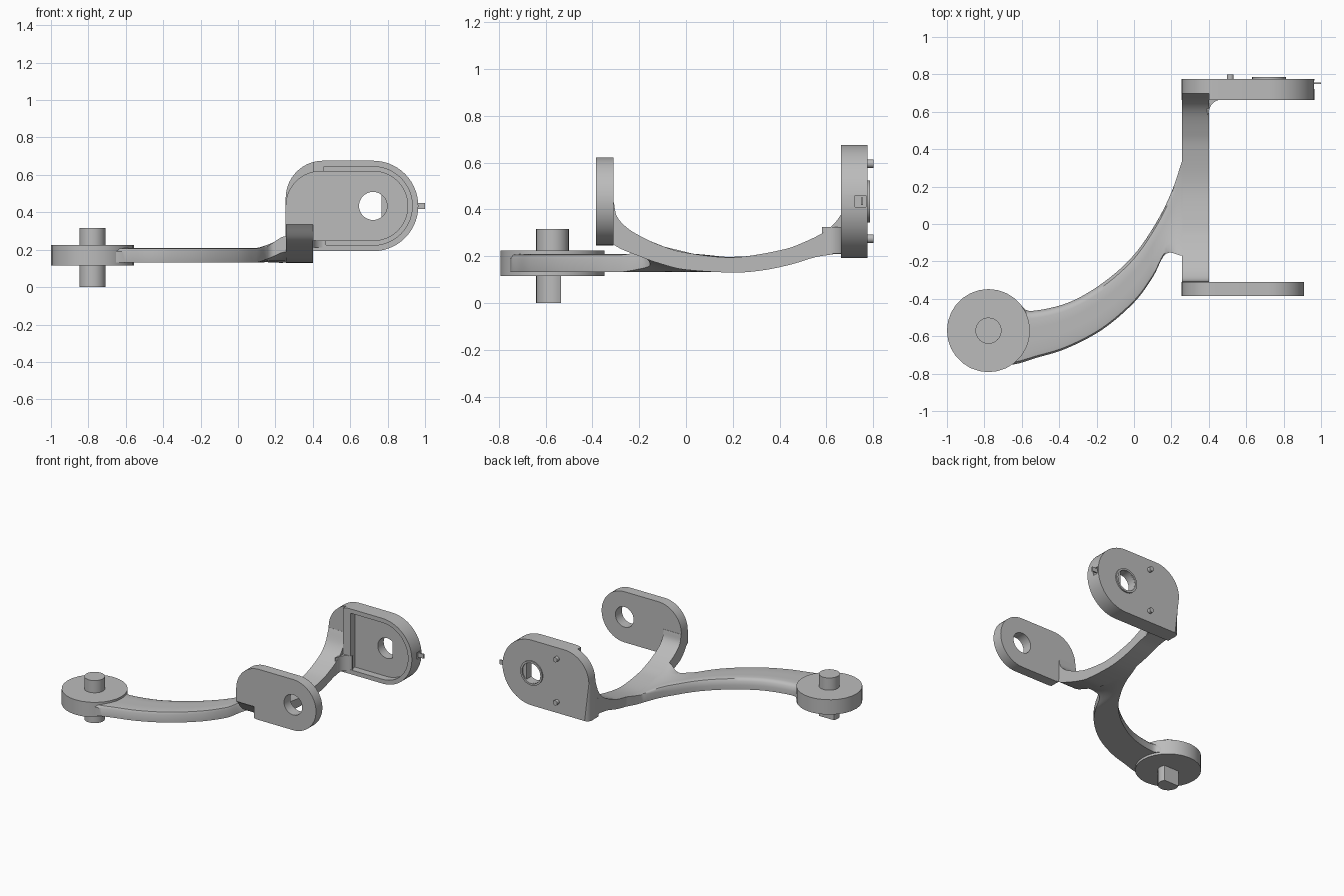
import bpy, bmesh, math
from mathutils import Vector

if "Cube" in bpy.data.objects:
    bpy.data.objects.remove(bpy.data.objects["Cube"])

grey = bpy.data.materials.new("plain grey")
grey.use_nodes = True
colour = (0.5, 0.5, 0.5, 1)
grey.diffuse_color = colour
grey.node_tree.nodes["Principled BSDF"].inputs["Base Color"].default_value = colour


def finish(name, bm, smooth=True):
    bmesh.ops.recalc_face_normals(bm, faces=bm.faces[:])
    mesh = bpy.data.meshes.new(name)
    bm.to_mesh(mesh)
    bm.free()
    mesh.materials.append(grey)
    ob = bpy.data.objects.new(name, mesh)
    bpy.context.collection.objects.link(ob)
    if smooth:
        shade(ob)
    return ob


def select(ob):
    bpy.ops.object.select_all(action='DESELECT')
    ob.select_set(True)
    bpy.context.view_layer.objects.active = ob


def shade(ob):
    select(ob)
    bpy.ops.object.shade_smooth_by_angle(angle=math.radians(35))


def spline(pts, n=6):
    """Smooth curve through 2D points."""
    p = [Vector(q) for q in pts]
    p = [2 * p[0] - p[1]] + p + [2 * p[-1] - p[-2]]
    out = []
    for a, b, c, d in zip(p, p[1:], p[2:], p[3:]):
        for i in range(n):
            t = i / n
            out.append(0.5 * (2 * b + (c - a) * t + (2 * a - 5 * b + 4 * c - d) * t * t
                              + (3 * b - a - 3 * c + d) * t ** 3))
    return out + [p[-2]]


def arc(cx, cy, r, a0, a1, n=14):
    angles = [math.radians(a0 + (a1 - a0) * i / n) for i in range(n + 1)]
    return [(cx + r * math.cos(a), cy + r * math.sin(a)) for a in angles]


def circle(cx, cy, r, n=32):
    return arc(cx, cy, r, 0, 360 - 360 / n, n - 1)


AXES = {'x': lambda a, b, t: (t, a, b), 'y': lambda a, b, t: (a, t, b),
        'z': lambda a, b, t: (a, b, t)}


def prism_mesh(outline, axis, lo, hi):
    bm = bmesh.new()
    place = AXES[axis]
    rings = [[bm.verts.new(place(p[0], p[1], t)) for p in outline] for t in (lo, hi)]
    for ring in rings:
        bm.faces.new(ring)
    n = len(outline)
    for i in range(n):
        j = (i + 1) % n
        bm.faces.new((rings[0][i], rings[0][j], rings[1][j], rings[1][i]))
    return bm


def prism(name, outline, axis, lo, hi, smooth=True):
    return finish(name, prism_mesh(outline, axis, lo, hi), smooth)


def rect(x0, x1, z0, z1):
    return [(x0, z0), (x1, z0), (x1, z1), (x0, z1)]


def cut(ob, outline, axis, lo, hi):
    cutter = prism("cutter", outline, axis, lo, hi, False)
    cutter.hide_render = True
    mod = ob.modifiers.new("cut", 'BOOLEAN')
    mod.operation, mod.solver, mod.object = 'DIFFERENCE', 'EXACT', cutter
    select(ob)
    bpy.ops.object.modifier_apply(modifier=mod.name)
    bpy.data.objects.remove(cutter)


# Curved strut joining the two plates
under = spline([(-0.38, 0.335), (-0.31, 0.25), (-0.2, 0.2), (-0.1, 0.165), (0, 0.142),
                (0.2, 0.13), (0.33, 0.14), (0.45, 0.165), (0.55, 0.195), (0.64, 0.21)])
upper = spline([(-0.308, 0.43), (-0.295, 0.37), (-0.25, 0.32), (-0.18, 0.278), (-0.1, 0.243),
                (0, 0.215), (0.2, 0.195), (0.4, 0.225), (0.5, 0.258), (0.6, 0.31),
                (0.66, 0.375), (0.698, 0.47)])
outline = under + [(0.72, 0.21), (0.72, 0.47)] + upper[::-1] + [(-0.38, 0.43)]
prism("curved_strut", outline, 'x', 0.256, 0.4)
gusset = [(0.39, 0.58)] + arc(0.47, 0.595, 0.07, 180, 90, 8) + [(0.47, 0.68), (0.39, 0.68)]
prism("strut_gusset", gusset, 'z', 0.212, 0.325)


def height(curve, y):
    for a, b in zip(curve, curve[1:]):
        if a.x <= y <= b.x:
            return a.y + (b.y - a.y) * (y - a.x) / (b.x - a.x)
    return curve[-1].y


# Sweeping arm, lofted between its inner and outer edges, merging into the strut
inner = spline([(-0.68, -0.47), (-0.61, -0.435), (-0.55, -0.465), (-0.35, -0.42),
                (-0.16, -0.31), (0, -0.165), (0.12, 0.01), (0.2, 0.17), (0.258, 0.34)])
outer = spline([(-0.74, -0.745), (-0.64, -0.75), (-0.52, -0.715), (-0.36, -0.665),
                (-0.17, -0.565), (0, -0.42), (0.1, -0.285), (0.17, -0.16), (0.258, -0.17)])
section = [(0, 0.045), (0.03, 0.018), (0.08, 0.005), (0.16, 0), (0.35, 0), (0.6, 0),
           (0.85, 0), (0.96, 0.004), (1, 0.02)]
bm = bmesh.new()
loops = []
for a, b in zip(inner, outer):
    top, bottom = [], []
    for u, drop in section:
        p = a.lerp(b, u)
        t = min(max((p.x - 0.1) / 0.15, 0), 1)
        t = t * t * (3 - 2 * t)
        z_top = (0.21 - drop) * (1 - t) + height(upper, p.y) * t
        z_low = 0.132 * (1 - t) + height(under, p.y) * t
        top.append(bm.verts.new((p.x, p.y, z_top)))
        bottom.append(bm.verts.new((p.x, p.y, z_low)))
    loops.append(top + bottom[::-1])
for r, s in zip(loops, loops[1:]):
    for i in range(len(r)):
        j = (i + 1) % len(r)
        bm.faces.new((r[i], r[j], s[j], s[i]))
bm.faces.new(loops[0])
bm.faces.new(loops[-1])
finish("sweeping_arm", bm)

# Hub disc with a round pin above and a flatted pin below
HX, HY = -0.778, -0.57
prism("hub_disc", circle(HX, HY, 0.222, 28), 'z', 0.115, 0.225)
prism("upper_pin", circle(HX, HY, 0.07, 24), 'z', 0.2, 0.316)
prism("lower_pin", arc(HX, HY, 0.07, 150, 390, 20), 'z', 0, 0.13)

# Front plate with a round hole
CX, CZ = 0.722, 0.434
left = arc(0.443, CZ, 0.188, 90, 180)
plate = arc(CX, CZ, 0.188, -90, 90, 24) + left + [(0.255, 0.335), (0.4, 0.335)]
plate += arc(0.443, CZ, 0.188, 257, 270, 3)
front = prism("front_plate", plate, 'y', -0.385, -0.31, False)
cut(front, circle(CX, CZ, 0.075), 'y', -0.5, -0.2)
shade(front)

# Back plate: rounded rear rim on the top and side, recessed inner face
plate = arc(CX, CZ, 0.242, -90, 90, 28) + arc(0.455, 0.476, 0.2, 90, 180) + [(0.255, 0.192)]
bm = prism_mesh(plate, 'y', 0.662, 0.775)
rim = []
for e in bm.edges:
    mid = (e.verts[0].co + e.verts[1].co) / 2
    if min(v.co.y for v in e.verts) > 0.77 and mid.x < 0.78 and mid.z > 0.2:
        rim.append(e)
bmesh.ops.bevel(bm, geom=rim, offset=0.035, segments=5, profile=0.5, affect='EDGES')
back = finish("back_plate", bm, False)
recess = arc(CX, CZ, 0.21, -90, 90, 28) + [(0.46, CZ + 0.21), (0.46, CZ - 0.21)]
cut(back, recess, 'y', 0.6, 0.715)
cut(back, rect(0.2, 0.4, 0.33, 0.8), 'y', 0.6, 0.699)
cut(back, rect(0.955, 1.1, 0.41, 0.46), 'y', 0.722, 0.768)
flatted = arc(CX, CZ, 0.075, 53, 307, 28)
cut(back, flatted, 'y', 0.6, 0.9)
shade(back)

# Raised collar around the flatted hole, locating pegs and edge tab
collar = prism("hole_collar", circle(CX, CZ, 0.09), 'y', 0.765, 0.785, False)
cut(collar, circle(CX, CZ, 0.0755), 'y', 0.7, 0.9)
shade(collar)
for name, z in (("upper_peg", 0.595), ("lower_peg", 0.275)):
    prism(name, circle(0.515, z, 0.018, 16), 'y', 0.76, 0.8)
prism("edge_tab", rect(0.94, 1.0, 0.418, 0.45), 'y', 0.748, 0.757, False)
